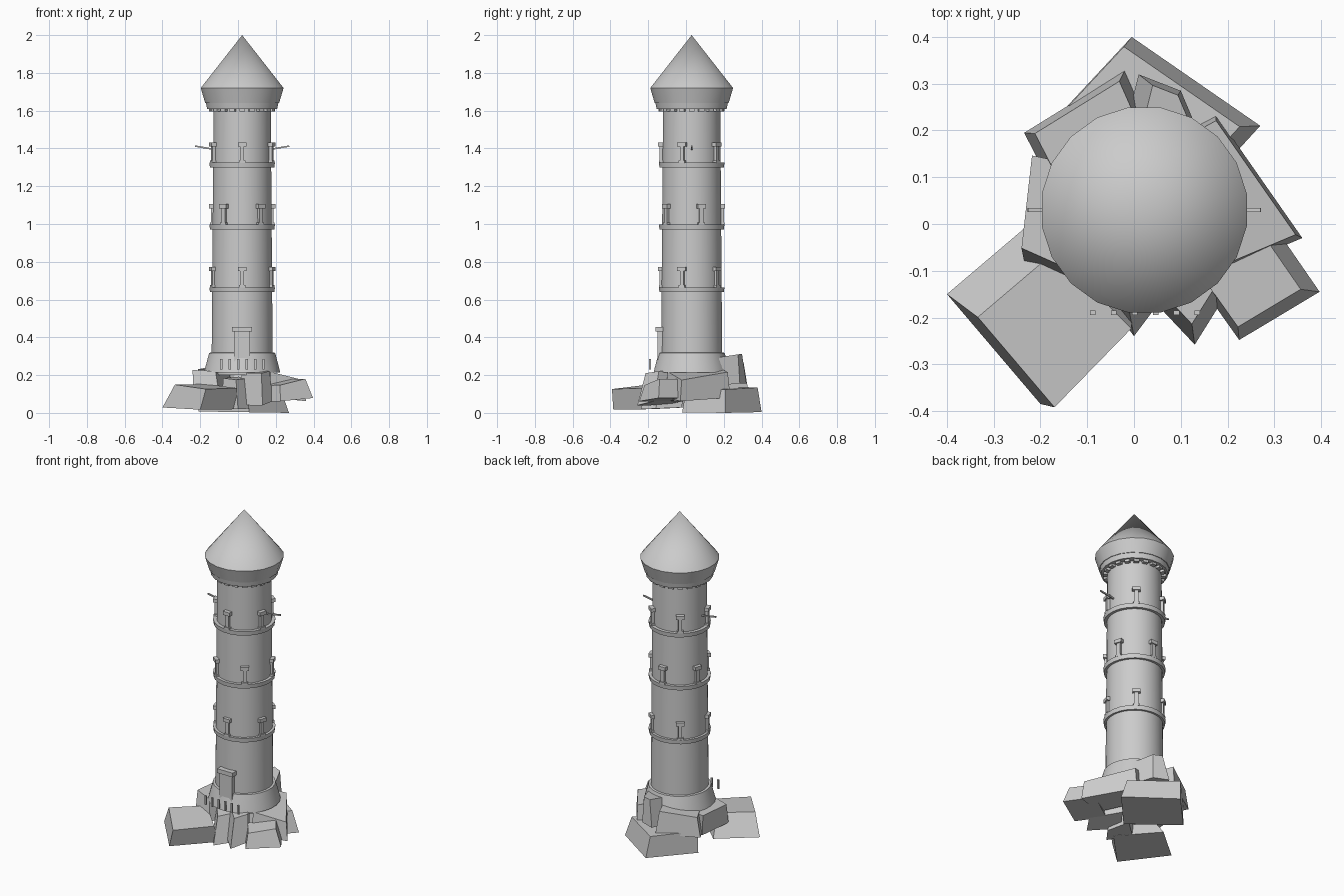
import bpy, bmesh, math
from mathutils import Vector, Matrix

if "Cube" in bpy.data.objects:
    bpy.data.objects.remove(bpy.data.objects["Cube"])

CX, CY = 0.022, 0.03          # tower axis
stone = bpy.data.materials.new("grey stone")
stone.diffuse_color = (0.6, 0.6, 0.6, 1)
stone.use_nodes = True
stone.node_tree.nodes["Principled BSDF"].inputs["Base Color"].default_value = stone.diffuse_color


def finish(name, bm, smooth=False):
    bmesh.ops.recalc_face_normals(bm, faces=bm.faces)
    mesh = bpy.data.meshes.new(name)
    bm.to_mesh(mesh)
    bm.free()
    mesh.materials.append(stone)
    ob = bpy.data.objects.new(name, mesh)
    bpy.context.collection.objects.link(ob)
    if smooth:
        bpy.ops.object.select_all(action='DESELECT')
        ob.select_set(True)
        bpy.context.view_layer.objects.active = ob
        bpy.ops.object.shade_smooth_by_angle(angle=math.radians(30))
    return ob


def lathe(name, profile, sides=20, closed=False):
    """Turn a (radius, height) profile around the tower axis."""
    bm = bmesh.new()
    rings = []
    for r, z in profile:
        if r == 0:
            rings.append([bm.verts.new((CX, CY, z))] * sides)
        else:
            rings.append([bm.verts.new((CX + r * math.cos(math.tau * (i + .5) / sides),
                                        CY + r * math.sin(math.tau * (i + .5) / sides), z))
                          for i in range(sides)])
    pairs = list(zip(rings, rings[1:])) + ([(rings[-1], rings[0])] if closed else [])
    for a, b in pairs:
        for i in range(sides):
            j = (i + 1) % sides
            bm.faces.new(list(dict.fromkeys((a[i], a[j], b[j], b[i]))))
    return finish(name, bm, True)


def add_box(bm, size, matrix):
    bmesh.ops.create_cube(bm, size=1, matrix=matrix @ Matrix.Diagonal((*size, 1)))


def around(angle, r, z):
    """Frame on the tower wall: local x points outward."""
    return (Matrix.Translation((CX, CY, z)) @ Matrix.Rotation(angle, 4, 'Z')
            @ Matrix.Translation((r, 0, 0)))


def rock(name, foot, z0, z1, taper, shift=(0, 0), tilt=(0, 0)):
    """Leaning four-cornered boulder over a footprint; tilt slopes its top."""
    pts = [Vector(p) for p in foot]
    c = sum(pts, Vector((0, 0))) / len(pts)
    bm = bmesh.new()
    low, top = [], []
    for p in pts:
        q = c + (p - c) * taper + Vector(shift)
        low.append(bm.verts.new((p.x, p.y, z0 + 0.4 * (p - c).dot(Vector(tilt)))))
        top.append(bm.verts.new((q.x, q.y, z1 + (q - c).dot(Vector(tilt)))))
    bm.faces.new(low)
    bm.faces.new(top)
    for i in range(4):
        j = (i + 1) % 4
        bm.faces.new((low[i], low[j], top[j], top[i]))
    return finish(name, bm)


# Tower body, flared foot, eave and roof
lathe("tower_wall", [(0, .2), (.163, .2), (.152, 1.64), (0, 1.64)], 32)
lathe("tower_foot", [(0, .215), (.203, .215), (.197, .24), (.176, .318), (.16, .32), (0, .32)], 24)
lathe("eave", [(.15, 1.61), (.188, 1.61), (.194, 1.64), (.198, 1.64), (.222, 1.72), (.15, 1.72)])
lathe("roof", [(.222, 1.72), (0, 2.0)])

# Corbels under the eave
bm = bmesh.new()
for i in range(20):
    add_box(bm, (.03, .03, .02), around(math.tau * i / 20, .16, 1.606))
finish("corbels", bm)

# Ring ledges with five narrow window slits above each, alternate rows turned
for row, z in enumerate((.652, .985, 1.312)):
    lathe(f"ledge_{row + 1}", [(.15, z - .013), (.172, z - .013), (.175, z + .013), (.15, z + .013)],
          24, True)
    bm = bmesh.new()
    for k in range(5):
        a = math.radians((90 if row == 1 else -90) + 72 * k)
        add_box(bm, (.024, .022, .1), around(a, .158, z + .063))
        add_box(bm, (.034, .046, .022), around(a, .16, z + .109))
        add_box(bm, (.028, .036, .012), around(a, .16, z + .018))
    finish(f"window_slits_{row + 1}", bm)

# Thin poles sticking out near the top
bm = bmesh.new()
for s in (-1, 1):
    add_box(bm, (.1, .008, .008), Matrix.Translation((CX + s * .2, CY, 1.404))
            @ Matrix.Rotation(-s * .17, 4, 'Y'))
finish("side_poles", bm)

# Door with lintel
bm = bmesh.new()
add_box(bm, (.085, .05, .16), Matrix.Translation((CX, -.127, .35)))
add_box(bm, (.106, .055, .026), Matrix.Translation((CX, -.133, .443)))
finish("door", bm)

# Row of fence pegs in front of the door
bm = bmesh.new()
for i in range(6):
    add_box(bm, (.012, .01, .055), Matrix.Translation((-.088 + .0447 * i, -.19, .258)))
finish("fence_pegs", bm)

# Boulders around the foot
rock("boulder_front_left", [(-.4, -.15), (-.2, -.385), (0, -.18), (-.2, .02)],
     .04, .145, .82, (.03, -.045), (-.05, .08))
rock("boulder_front_right", [(.397, -.145), (.225, -.248), (.12, -.1), (.29, .01)],
     .07, .165, .78, (-.01, .0), (.18, .12))
rock("boulder_right", [(.36, -.03), (.175, .235), (.02, .15), (.17, -.11)],
     .08, .215, .92, (0, 0), (-.25, 0))
rock("boulder_back", [(-.005, .4), (.27, .21), (.06, -.02), (-.21, .18)],
     .02, .132, .9, (-.02, 0), (-.04, 0))
rock("boulder_back_left", [(-.235, .195), (-.02, .328), (.05, .17), (-.16, .05)],
     .12, .245, .84, (0, 0), (.12, .1))
rock("boulder_back_upper", [(.01, .32), (.1, .285), (.17, .12), (-.04, .12)],
     .15, .3, .6, (.01, .02), (0, .15))
rock("boulder_left", [(-.235, -.08), (-.21, .14), (-.02, .1), (-.1, -.14)],
     .1, .222, .9, (-.015, .02), (-.05, 0))
rock("boulder_front", [(.13, -.258), (.185, -.17), (.08, 0), (.0, -.12)],
     .06, .215, .8, (0, .02), (.1, .1))
rock("boulder_front_small", [(0, -.24), (.06, -.16), (.02, -.02), (-.09, -.12)],
     .04, .18, .75, (-.01, .03), (0, .1))

# Rest the whole model on the ground
bpy.context.view_layer.update()
low = min(v.co.z for o in bpy.data.objects for v in o.data.vertices)
for o in bpy.data.objects:
    if "boulder" in o.name:
        for v in o.data.vertices:
            v.co.z = max(v.co.z - low, 0) if v.co.z < .06 else v.co.z
